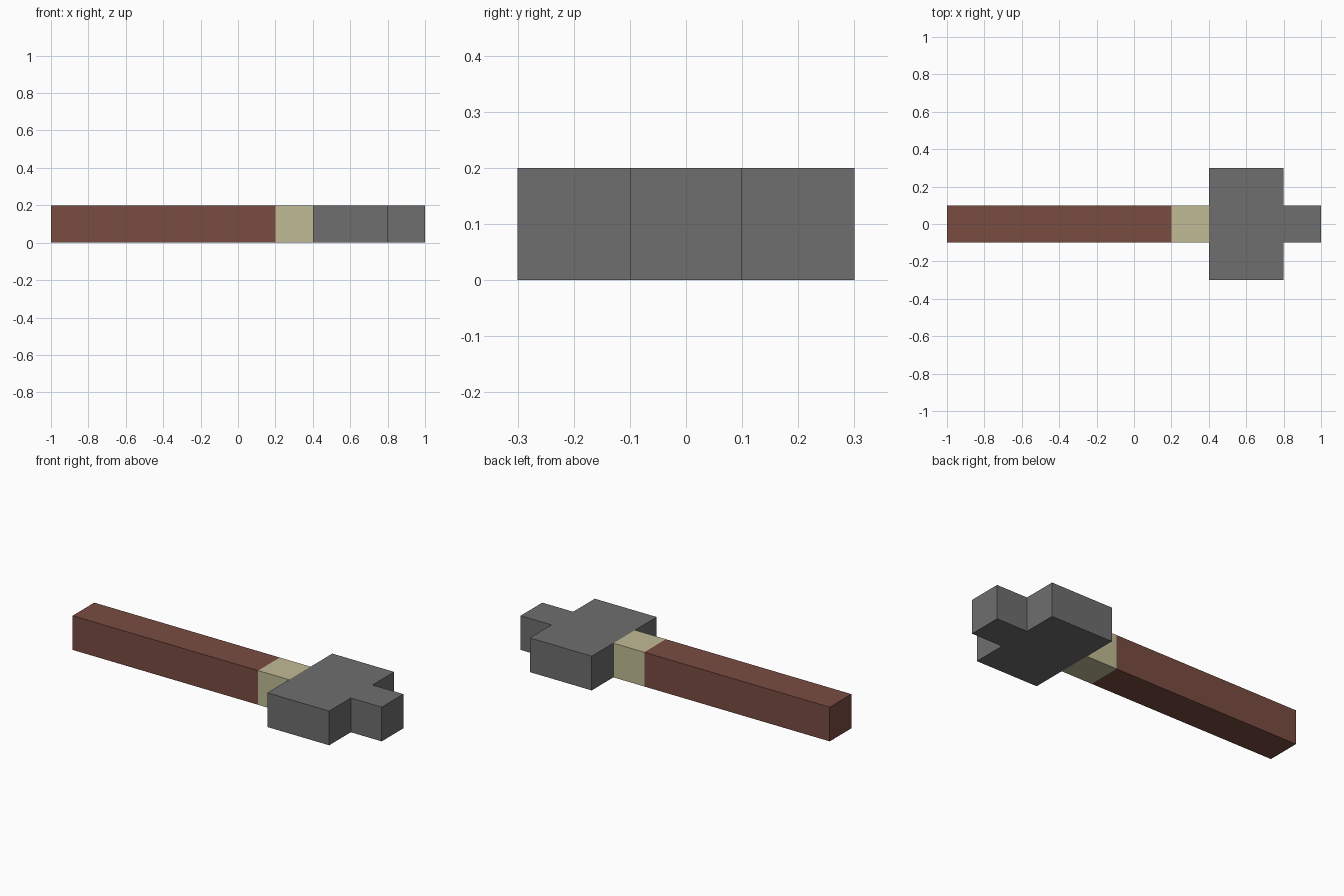
import bpy
import bmesh

cube = bpy.data.objects.get("Cube")
if cube:
    bpy.data.objects.remove(cube, do_unlink=True)

HEIGHT = 0.2


def make_material(name, rgb):
    mat = bpy.data.materials.new(name)
    mat.use_nodes = True
    color = (*rgb, 1.0)
    mat.diffuse_color = color
    bsdf = next(n for n in mat.node_tree.nodes if n.type == "BSDF_PRINCIPLED")
    bsdf.inputs["Base Color"].default_value = color
    return mat


def make_prism(name, outline, mat):
    """Extrude a flat counter-clockwise outline up from the ground."""
    bm = bmesh.new()
    base = bm.faces.new([bm.verts.new((x, y, 0)) for x, y in outline])
    top = bmesh.ops.extrude_face_region(bm, geom=[base], use_keep_orig=True)
    verts = [g for g in top["geom"] if isinstance(g, bmesh.types.BMVert)]
    bmesh.ops.translate(bm, verts=verts, vec=(0, 0, HEIGHT))
    bmesh.ops.recalc_face_normals(bm, faces=bm.faces)
    mesh = bpy.data.meshes.new(name)
    bm.to_mesh(mesh)
    bm.free()
    mesh.materials.append(mat)
    obj = bpy.data.objects.new(name, mesh)
    bpy.context.collection.objects.link(obj)
    return obj


def bar(x0, x1, half):
    return [(x0, -half), (x1, -half), (x1, half), (x0, half)]


wood = make_material("reddish brown wood", (0.191, 0.072, 0.053))
binding = make_material("pale tan binding", (0.533, 0.497, 0.301))
stone = make_material("dark grey stone", (0.156, 0.156, 0.156))

# Handle and the binding below the head
make_prism("handle", bar(-1.0, 0.2, 0.1), wood)
make_prism("binding", bar(0.2, 0.4, 0.1), binding)

# Hammer head: wide block with a narrow stub at the tip
lower = [(0.4, -0.3), (0.8, -0.3), (0.8, -0.1), (1.0, -0.1)]
make_prism("hammer_head", lower + [(x, -y) for x, y in reversed(lower)], stone)
